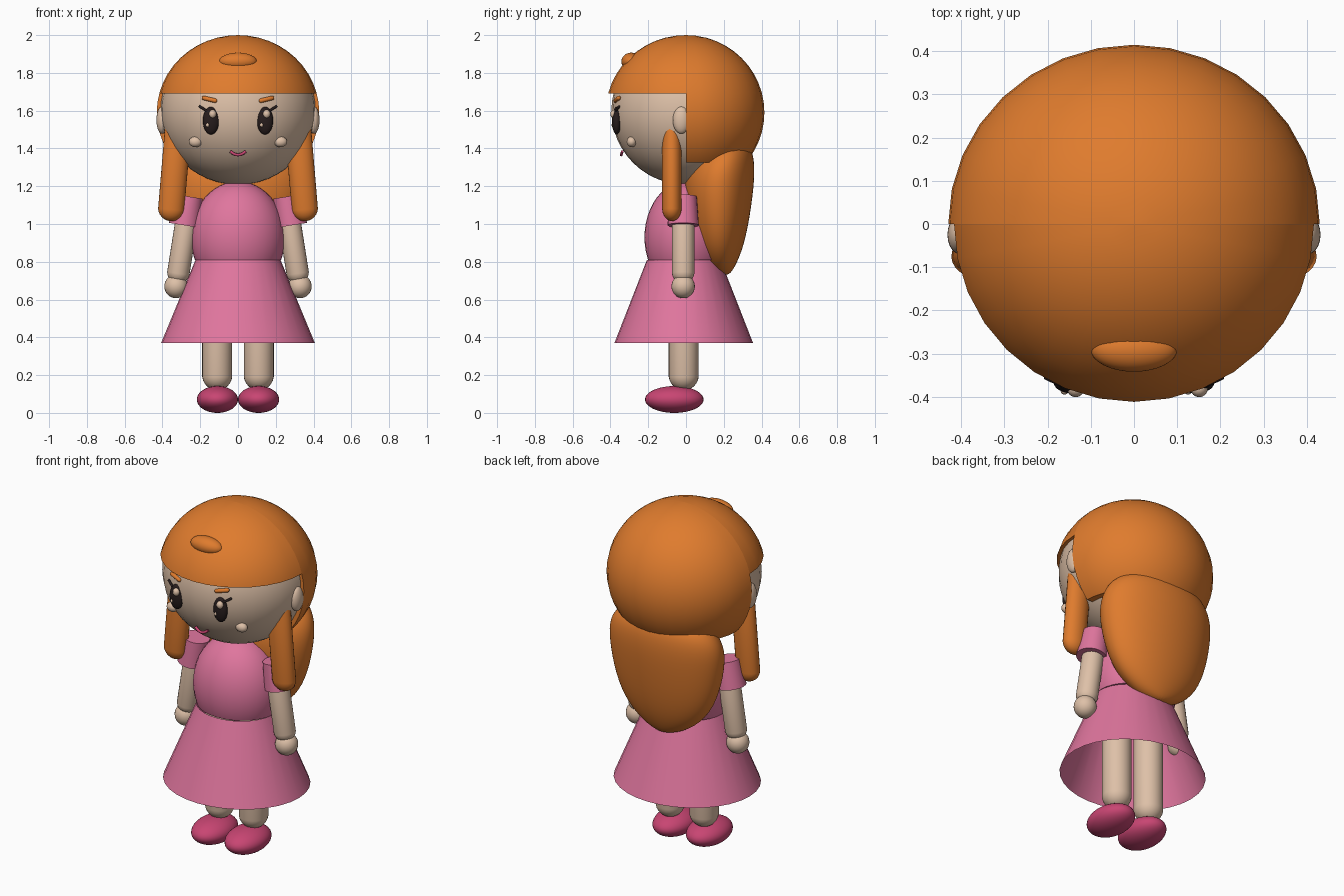
import bpy, bmesh, math
from mathutils import Vector, Matrix

if "Cube" in bpy.data.objects:
    bpy.data.objects.remove(bpy.data.objects["Cube"])


def material(name, rgb):
    m = bpy.data.materials.new(name)
    m.diffuse_color = (*rgb, 1)
    m.use_nodes = True
    m.node_tree.nodes["Principled BSDF"].inputs["Base Color"].default_value = m.diffuse_color
    return m


ORANGE = material("orange_hair", (0.74, 0.20, 0.027))
SKIN = material("skin", (0.73, 0.53, 0.39))
PINK = material("pink_dress", (0.74, 0.18, 0.34))
ROSE = material("rose_shoes", (0.58, 0.06, 0.17))
DARK = material("dark_eyes", (0.02, 0.012, 0.012))


def finish(name, bm, mat, angle=40):
    bmesh.ops.recalc_face_normals(bm, faces=bm.faces)
    me = bpy.data.meshes.new(name)
    bm.to_mesh(me)
    bm.free()
    me.materials.append(mat)
    ob = bpy.data.objects.new(name, me)
    bpy.context.collection.objects.link(ob)
    bpy.ops.object.select_all(action='DESELECT')
    ob.select_set(True)
    bpy.context.view_layer.objects.active = ob
    bpy.ops.object.shade_smooth_by_angle(angle=math.radians(angle))
    return ob


def ellipsoid(name, centre, radii, mat, cuts=(), seg=32, rings=24, front=1.0):
    """Ellipsoid; each cut is (point, normal), the normal side is removed and capped."""
    bm = bmesh.new()
    bmesh.ops.create_uvsphere(bm, u_segments=seg, v_segments=rings, radius=1)
    for v in bm.verts:
        if v.co.y < 0:
            v.co.y *= front
        v.co = Vector(centre) + Vector(a * b for a, b in zip(v.co, radii))
    for point, normal in cuts:
        geom = bm.verts[:] + bm.edges[:] + bm.faces[:]
        bmesh.ops.bisect_plane(bm, geom=geom, dist=1e-5, plane_co=point,
                               plane_no=normal, clear_outer=True)
        rim = [e for e in bm.edges if e.is_boundary]
        bmesh.ops.holes_fill(bm, edges=rim, sides=0)
    return finish(name, bm, mat)


def capsule(name, p0, p1, r, mat, squash=1.0, seg=24, rings=13):
    """Round-ended limb between two points; squash flattens it along y."""
    p0, p1 = Vector(p0), Vector(p1)
    axis = p1 - p0
    rot = axis.to_track_quat('Z', 'Y').to_matrix()
    bm = bmesh.new()
    bmesh.ops.create_uvsphere(bm, u_segments=seg, v_segments=rings, radius=r)
    for v in bm.verts:
        if v.co.z > 0:
            v.co.z += axis.length
        v.co = rot @ v.co
        v.co.y *= squash
        v.co += p0 if squash == 1 else Vector((p0.x, p0.y, p0.z))
    return finish(name, bm, mat)


def loft(name, rows, mat, seg=32, capped=False):
    """Elliptical rings, each row is (centre, rx, ry, tilt about y)."""
    bm = bmesh.new()
    rings = []
    for c, rx, ry, tilt in rows:
        rot = Matrix.Rotation(tilt, 3, 'Y')
        rings.append([bm.verts.new(Vector(c) + rot @ Vector(
            (rx * math.cos(2 * math.pi * i / seg), ry * math.sin(2 * math.pi * i / seg), 0)))
            for i in range(seg)])
    for a, b in zip(rings, rings[1:]):
        for i in range(seg):
            j = (i + 1) % seg
            bm.faces.new((a[i], a[j], b[j], b[i]))
    if capped:
        bm.faces.new(rings[0])
        bm.faces.new(rings[-1])
    return finish(name, bm, mat)


# Head and hair cap
ellipsoid("head", (0, 0, 1.6), (0.41, 0.395, 0.392), SKIN)
CAP, CAP_R = (0, 0, 1.59), (0.43, 0.415, 0.41)
ellipsoid("hair_fringe", CAP, CAP_R, ORANGE, front=1.024,
          cuts=[((0, 0, 1.69), (0, 0, -1)), ((0, 0, 0), (0, 1, 0))])
ellipsoid("hair_back_cap", CAP, CAP_R, ORANGE,
          cuts=[((0, 0, 1.325), (0, 0, -1)), ((0, 0, 0), (0, -1, 0))])
ellipsoid("hair_tuft", (0, -0.29, 1.86), (0.10, 0.052, 0.047), ORANGE)

# Long hair hanging behind
hair = [(0.728, 0.19, 0.02, 0.03), (0.75, 0.188, 0.12, 0.06), (0.85, 0.175, 0.25, 0.122),
        (1.0, 0.172, 0.325, 0.162), (1.2, 0.17, 0.362, 0.192), (1.32, 0.188, 0.35, 0.178),
        (1.41, 0.212, 0.28, 0.135), (1.447, 0.23, 0.12, 0.06)]
back = loft("long_back_hair", [((0, y, z), rx, ry, 0) for z, y, rx, ry in hair],
            ORANGE, seg=24, capped=True)
for p in back.data.polygons:
    p.use_smooth = True
for name in [a.name for a in back.data.attributes if a.name == "sharp_edge"]:
    back.data.attributes.remove(back.data.attributes[name])
back.modifiers.new("smooth", 'SUBSURF').levels = 2

# Dress
ellipsoid("bodice", (0, 0, 0.93), (0.25, 0.22, 0.295), PINK,
          cuts=[((0, 0, 0.81), (0, 0, -1))])
loft("skirt", [((0, -0.012, 0.37), 0.407, 0.367, 0),
               ((0, -0.012, 0.81), 0.225, 0.195, 0)], PINK)

# Mouth
cu = bpy.data.curves.new("mouth", 'CURVE')
cu.dimensions = '3D'
cu.bevel_depth = 0.008
cu.bevel_resolution = 2
cu.use_fill_caps = True
sp = cu.splines.new('POLY')
sp.points.add(8)
for i, p in enumerate(sp.points):
    t = i / 4 - 1
    p.co = (0.04 * t, -0.343 + 0.006 * t * t, 1.366 + 0.018 * t * t, 1)
cu.materials.append(ROSE)
bpy.context.collection.objects.link(bpy.data.objects.new("mouth", cu))

# Paired parts
for s, side in ((-1, "left"), (1, "right")):
    ellipsoid(side + "_ear", (s * 0.402, -0.025, 1.55), (0.03, 0.045, 0.072), SKIN, seg=20, rings=14)
    capsule(side + "_hair_strand", (s * 0.353, -0.075, 1.085), (s * 0.318, -0.075, 1.50),
            0.07, ORANGE, squash=0.74)

    # Face details
    x = s * 0.143
    ellipsoid(side + "_eye", (x, -0.367, 1.547), (0.043, 0.025, 0.073), DARK, seg=24, rings=16)
    ellipsoid(side + "_eye_glint", (x + 0.008, -0.381, 1.582), (0.02, 0.02, 0.023), SKIN, seg=16, rings=10)
    ellipsoid(side + "_eye_spark", (x - 0.018, -0.386, 1.524), (0.009, 0.009, 0.011), SKIN, seg=12, rings=8)
    capsule(side + "_lash", (s * 0.165, -0.372, 1.598), (s * 0.202, -0.355, 1.622), 0.007, DARK,
            seg=10, rings=7)
    capsule(side + "_eyebrow", (s * 0.122, -0.372, 1.653), (s * 0.18, -0.357, 1.667), 0.012, ORANGE,
            seg=12, rings=7)
    ellipsoid(side + "_cheek", (s * 0.225, -0.288, 1.435), (0.035, 0.026, 0.028), SKIN, seg=20, rings=12)

    # Arm, hand and sleeve
    capsule(side + "_arm", (s * 0.315, -0.015, 0.745), (s * 0.262, -0.015, 1.08), 0.06, SKIN)
    ellipsoid(side + "_hand", (s * 0.328, -0.015, 0.67), (0.062, 0.062, 0.063), SKIN, seg=24, rings=16)
    loft(side + "_sleeve", [((s * 0.284, -0.015, 0.993), 0.083, 0.083, -s * 0.16),
                            ((s * 0.258, -0.015, 1.145), 0.072, 0.072, -s * 0.16)],
         PINK, seg=24, capped=True)

    # Leg and shoe
    capsule(side + "_leg", (s * 0.11, -0.012, 0.2), (s * 0.11, -0.012, 0.75), 0.08, SKIN)
    ellipsoid(side + "_shoe", (s * 0.109, -0.062, 0.071), (0.109, 0.155, 0.071), ROSE)
